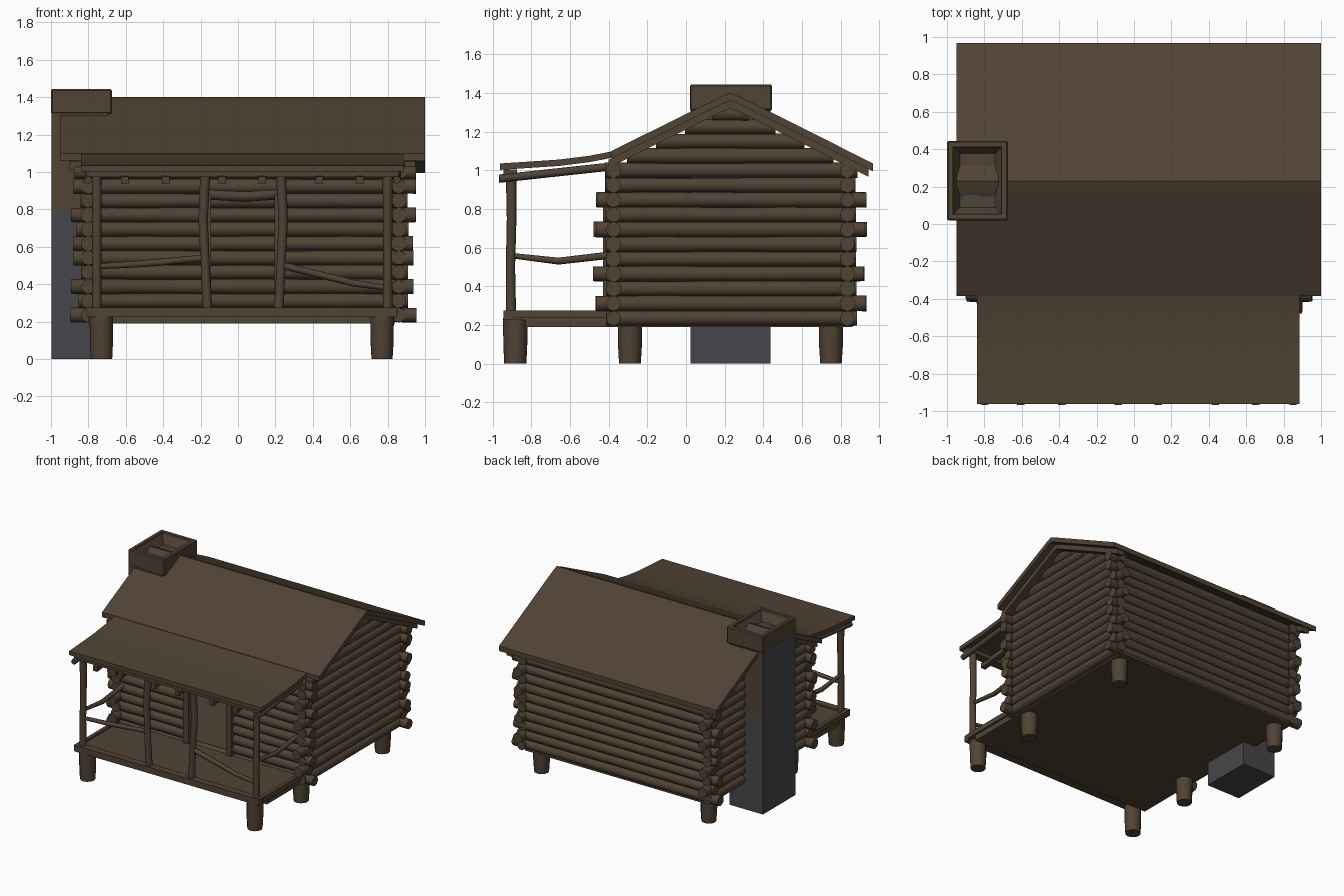
import bpy, bmesh, math, random
from mathutils import Vector

if "Cube" in bpy.data.objects:
    bpy.data.objects.remove(bpy.data.objects["Cube"])

random.seed(4)


def material(name, rgb):
    m = bpy.data.materials.new(name)
    m.diffuse_color = (*rgb, 1)
    m.use_nodes = True
    m.node_tree.nodes["Principled BSDF"].inputs["Base Color"].default_value = m.diffuse_color
    return m


WOOD = material("weathered brown", (0.080, 0.056, 0.034))
STONE = material("slate grey", (0.062, 0.062, 0.070))


def finish(bm, name, mat=WOOD):
    bmesh.ops.recalc_face_normals(bm, faces=bm.faces)
    me = bpy.data.meshes.new(name)
    bm.to_mesh(me)
    bm.free()
    me.materials.append(mat)
    ob = bpy.data.objects.new(name, me)
    bpy.context.collection.objects.link(ob)
    return ob


def tube(name, pts, r, sides=12):
    """Round log through points; r is one radius or one per point."""
    bm = bmesh.new()
    pts = [Vector(p) for p in pts]
    rad = r if isinstance(r, (list, tuple)) else [r] * len(pts)
    q = (pts[-1] - pts[0]).to_track_quat('Z', 'Y')
    rings = []
    for p, k in zip(pts, rad):
        ring = []
        for s in range(sides):
            a = 2 * math.pi * s / sides
            ring.append(bm.verts.new(p + q @ Vector((k * math.cos(a), k * math.sin(a), 0))))
        rings.append(ring)
    for a, b in zip(rings, rings[1:]):
        for s in range(sides):
            t = (s + 1) % sides
            bm.faces.new((a[s], a[t], b[t], b[s])).smooth = True
    bm.faces.new(rings[0])
    bm.faces.new(rings[-1])
    return finish(bm, name)


def log(name, a, b, r=0.039):
    """Straight log with slightly uneven thickness."""
    a, b = Vector(a), Vector(b)
    pts = [a.lerp(b, i / 4) for i in range(5)]
    return tube(name, pts, [r * random.uniform(0.95, 1.06) for _ in pts])


def box(name, x0, x1, y0, y1, z0, z1, mat=WOOD, bevel=0.0):
    bm = bmesh.new()
    bmesh.ops.create_cube(bm, size=1)
    for v in bm.verts:
        v.co = Vector(((x0 + x1) / 2 + v.co.x * (x1 - x0),
                       (y0 + y1) / 2 + v.co.y * (y1 - y0),
                       (z0 + z1) / 2 + v.co.z * (z1 - z0)))
    if bevel:
        bmesh.ops.bevel(bm, geom=bm.edges[:], offset=bevel, segments=1, affect='EDGES')
    return finish(bm, name, mat)


def sheet(name, top, thick, x0, x1):
    """Bent board: a (y, z) line given thickness and extruded along x."""
    bm = bmesh.new()
    rows = [[bm.verts.new((x, y, z - d)) for x in (x0, x1) for d in (0, thick)] for y, z in top]
    for a, b in zip(rows, rows[1:]):
        for i, j in ((0, 1), (1, 3), (3, 2), (2, 0)):
            bm.faces.new((a[i], a[j], b[j], b[i]))
    for e in (rows[0], rows[-1]):
        bm.faces.new((e[0], e[1], e[3], e[2]))
    return finish(bm, name)


LEFT, RIGHT, FRONT, BACK = -0.80, 0.86, -0.375, 0.835

# log walls, crossing at the corners
for i in range(11):
    z = 0.235 + 0.0765 * i
    long_side = i in (1, 3, 6, 8)
    e = 0.095 if long_side else 0.045
    for x, n in ((LEFT, "left"), (RIGHT, "right")):
        log(n + "_wall_log", (x, FRONT - e + random.uniform(-.01, .01), z),
            (x, BACK + e + random.uniform(-.01, .01), z))
    e = 0.05 if long_side else 0.085
    x0, x1 = LEFT - e + random.uniform(-.015, .01), RIGHT + e + random.uniform(-.01, .01)
    log("back_wall_log", (x0, BACK, z), (x1, BACK, z))
    if 0.26 < z < 0.86:                      # doorway gap
        log("front_wall_log", (x0, FRONT, z), (-0.16, FRONT, z))
        log("front_wall_log", (0.21, FRONT, z), (x1, FRONT, z))
    else:
        log("front_wall_log", (x0, FRONT, z), (x1, FRONT, z))

# gable logs
for z in (1.075, 1.15, 1.225, 1.295):
    h = (1.342 - z) * 2
    for x in (LEFT, RIGHT):
        log("gable_log", (x, 0.23 - h, z), (x, 0.23 + h, z))

# door frame
box("door_jamb_left", -0.19, -0.145, -0.43, -0.33, 0.26, 0.88)
box("door_jamb_right", 0.195, 0.24, -0.43, -0.33, 0.26, 0.88)
tube("door_lintel", [(-0.19, -0.39, 0.885), (0.03, -0.39, 0.87), (0.24, -0.39, 0.885)], 0.03, 8)

# floors
box("floor", -0.80, 0.84, -0.83, 0.86, 0.19, 0.225)
box("porch_deck", -0.80, 0.84, -0.90, -0.34, 0.225, 0.262)
box("porch_rim", -0.81, 0.85, -0.945, -0.89, 0.225, 0.275)
for x in (-0.81, 0.825):
    box("porch_side_rim", x, x + 0.03, -0.90, -0.38, 0.235, 0.275)

# stump legs
for x in (-0.73, 0.77):
    for y, top in ((-0.883, 0.235), (-0.29, 0.205), (0.75, 0.205)):
        w = random.uniform(0.052, 0.058)
        tube("leg", [(x, y, 0), (x, y, 0.1), (x, y, top)], [w, 0.062, 0.063])

# main roof and the gable trim under it
ridge = [(-0.385, 1.10), (0.18, 1.38), (0.23, 1.40), (0.28, 1.38), (0.968, 1.035)]
sheet("main_roof", ridge, 0.04, -0.95, 1.0)
under = [(-0.40, 1.055), (0.18, 1.342), (0.23, 1.362), (0.28, 1.342), (0.945, 1.008)]
for x in (-0.90, 0.89):
    sheet("gable_trim", under, 0.042, x, x + 0.06)

# porch roof, beam and rafters
sheet("porch_roof", [(-0.37, 1.10), (-0.50, 1.075), (-0.66, 1.055), (-0.962, 1.035)], 0.033, -0.84, 0.885)
box("porch_beam", -0.81, 0.86, -0.945, -0.875, 0.972, 1.005)
for x in (-0.605, -0.385, -0.085, 0.13, 0.435, 0.65):
    sheet("porch_rafter", [(-0.967, 0.975), (-0.37, 1.04)], 0.04, x - 0.02, x + 0.02)
for x in (-0.80, 0.85):
    tube("porch_edge_rafter", [(x, -0.965, 0.957), (x, -0.38, 1.02)], 0.021, 8)

# porch posts, a little crooked
for x, b in ((-0.755, 0.0), (-0.175, -0.012), (0.23, 0.012), (0.80, 0.0)):
    tube("porch_post", [(x - b, -0.905, 0.26), (x, -0.908, 0.5), (x + b, -0.902, 0.75), (x, -0.905, 0.985)],
         [0.026, 0.024, 0.025, 0.027])

# branch rails
tube("front_rail_left", [(-0.75, -0.905, 0.495), (-0.5, -0.905, 0.51), (-0.18, -0.905, 0.54)], [0.015, 0.018, 0.018], 8)
tube("front_rail_right", [(0.24, -0.905, 0.50), (0.62, -0.905, 0.405), (0.80, -0.905, 0.38)], [0.02, 0.018, 0.014], 8)
for x in (-0.755, 0.80):
    tube("side_rail", [(x, -0.90, 0.558), (x, -0.66, 0.53), (x, -0.40, 0.56)], [0.014, 0.018, 0.019], 8)

# chimney shaft: grey, with brown upper front and back faces
bm = bmesh.new()
for z0, z1 in ((0.0, 0.78), (0.78, 1.33)):
    c = bmesh.ops.create_cube(bm, size=1)
    for v in c["verts"]:
        v.co = Vector((-0.846 + v.co.x * 0.30, 0.23 + v.co.y * 0.415, (z0 + z1) / 2 + v.co.z * (z1 - z0)))
shaft = finish(bm, "chimney_shaft", STONE)
shaft.data.materials.append(WOOD)
for p in shaft.data.polygons:
    if abs(p.normal.y) > 0.5 and p.center.z > 0.78:
        p.material_index = 1

# chimney cap with a funnel-shaped recess
cap = box("chimney_cap", -1.0, -0.675, 0.02, 0.445, 1.31, 1.443, WOOD, 0.007)
bm = bmesh.new()
bm.from_mesh(cap.data)
bm.faces.ensure_lookup_table()
top = max(bm.faces, key=lambda f: f.calc_center_median().z + f.calc_area())
bmesh.ops.inset_individual(bm, faces=[top], thickness=0.036)
bmesh.ops.inset_individual(bm, faces=[top], thickness=0.002, depth=-0.02)
bmesh.ops.inset_individual(bm, faces=[top], thickness=0.05, depth=-0.06)
bm.to_mesh(cap.data)
bm.free()
box("chimney_ash_patch", -0.905, -0.83, 0.12, 0.25, 1.362, 1.368, STONE)
